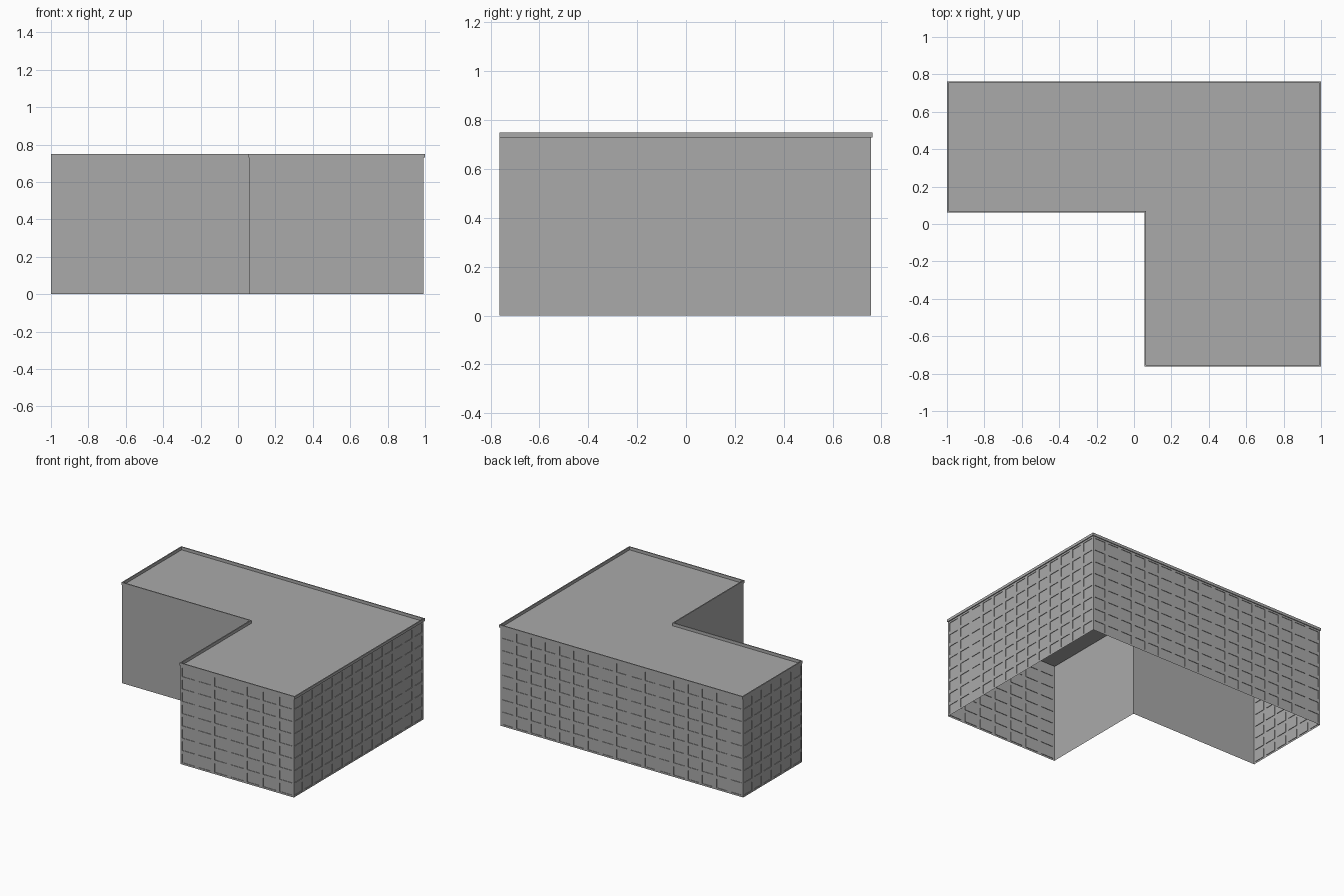
import bpy, bmesh
from mathutils import Vector

cube = bpy.data.objects.get("Cube")
if cube:
    bpy.data.objects.remove(cube, do_unlink=True)

GREY = bpy.data.materials.new("concrete grey")
GREY.use_nodes = True
GREY.diffuse_color = (0.4, 0.4, 0.4, 1)
GREY.node_tree.nodes["Principled BSDF"].inputs["Base Color"].default_value = GREY.diffuse_color

# L-shaped footprint, counter-clockwise from above
PLAN = [Vector(p) for p in [(-1, 0.066), (0.06, 0.066), (0.06, -0.763),
                            (0.993, -0.763), (0.993, 0.757), (-1, 0.757)]]
# One wall per footprint edge: name, window columns, parapet overhang
WALLS = [("courtyard_front_wall", 0, 0.005), ("courtyard_side_wall", 0, 0.005),
         ("front_wall", 7, 0), ("left_wall", 13, 0.007),
         ("back_wall", 17, 0.006), ("right_end_wall", 6, 0)]
TOP, EAVE, ROOF = 0.75, 0.73, 0.728
ROWS, RECESS = 8, 0.004


def finish(name, bm):
    me = bpy.data.meshes.new(name)
    bm.to_mesh(me)
    bm.free()
    me.materials.append(GREY)
    bpy.context.collection.objects.link(bpy.data.objects.new(name, me))


def outline(overhang, inset=0):
    """Footprint moved out by a share of each wall's overhang, less an inset."""
    pushes = []
    for i, p in enumerate(PLAN):
        d = (PLAN[(i + 1) % len(PLAN)] - p).normalized()
        pushes.append(Vector((d.y, -d.x)) * (WALLS[i][2] * overhang - inset))
    return [p + pushes[i - 1] + pushes[i] for i, p in enumerate(PLAN)]


def cuts(length, count, gap):
    """Edges of evenly spaced openings, with both ends included."""
    step = length / max(count, 1)
    inner = [i * step + s for i in range(count) for s in (gap / 2, step - gap / 2)]
    return [0] + inner + [length]


def wall(name, p, q, columns):
    """Flat wall with a grid of shallow recessed windows."""
    bm = bmesh.new()
    along = (q - p).normalized()
    us = cuts((q - p).length, columns, 0.03)
    zs = cuts(EAVE, ROWS if columns else 0, 0.026)
    grid = [[bm.verts.new((*(p + along * u), z)) for z in zs] for u in us]
    windows = []
    for i in range(len(us) - 1):
        for j in range(len(zs) - 1):
            f = bm.faces.new((grid[i][j], grid[i + 1][j],
                              grid[i + 1][j + 1], grid[i][j + 1]))
            if i % 2 and j % 2:
                windows.append(f)
    bm.normal_update()
    if windows:
        bmesh.ops.inset_individual(bm, faces=windows, thickness=0, depth=-RECESS)
    finish(name, bm)


# Walls: the two in the inner corner are plain
for i, (name, columns, _) in enumerate(WALLS):
    wall(name, PLAN[i], PLAN[(i + 1) % len(PLAN)], columns)

# Parapet: underside, outer band, top and inner face
bm = bmesh.new()
section = [(0, 0, EAVE), (1, 0, EAVE), (1, 0, TOP), (1, 0.008, TOP), (1, 0.008, ROOF)]
loops = [[bm.verts.new((p.x, p.y, z)) for p in outline(share, inset)]
         for share, inset, z in section]
for k in range(len(loops) - 1):
    low, high = loops[k], loops[k + 1]
    for i in range(len(PLAN)):
        if k == 0 and WALLS[i][2] == 0:
            continue  # flush walls have no underside
        j = (i + 1) % len(PLAN)
        bm.faces.new((low[i], low[j], high[j], high[i]))
finish("parapet", bm)

# Flat roof
bm = bmesh.new()
bm.faces.new([bm.verts.new((p.x, p.y, ROOF)) for p in outline(1, 0.008)])
finish("roof", bm)
